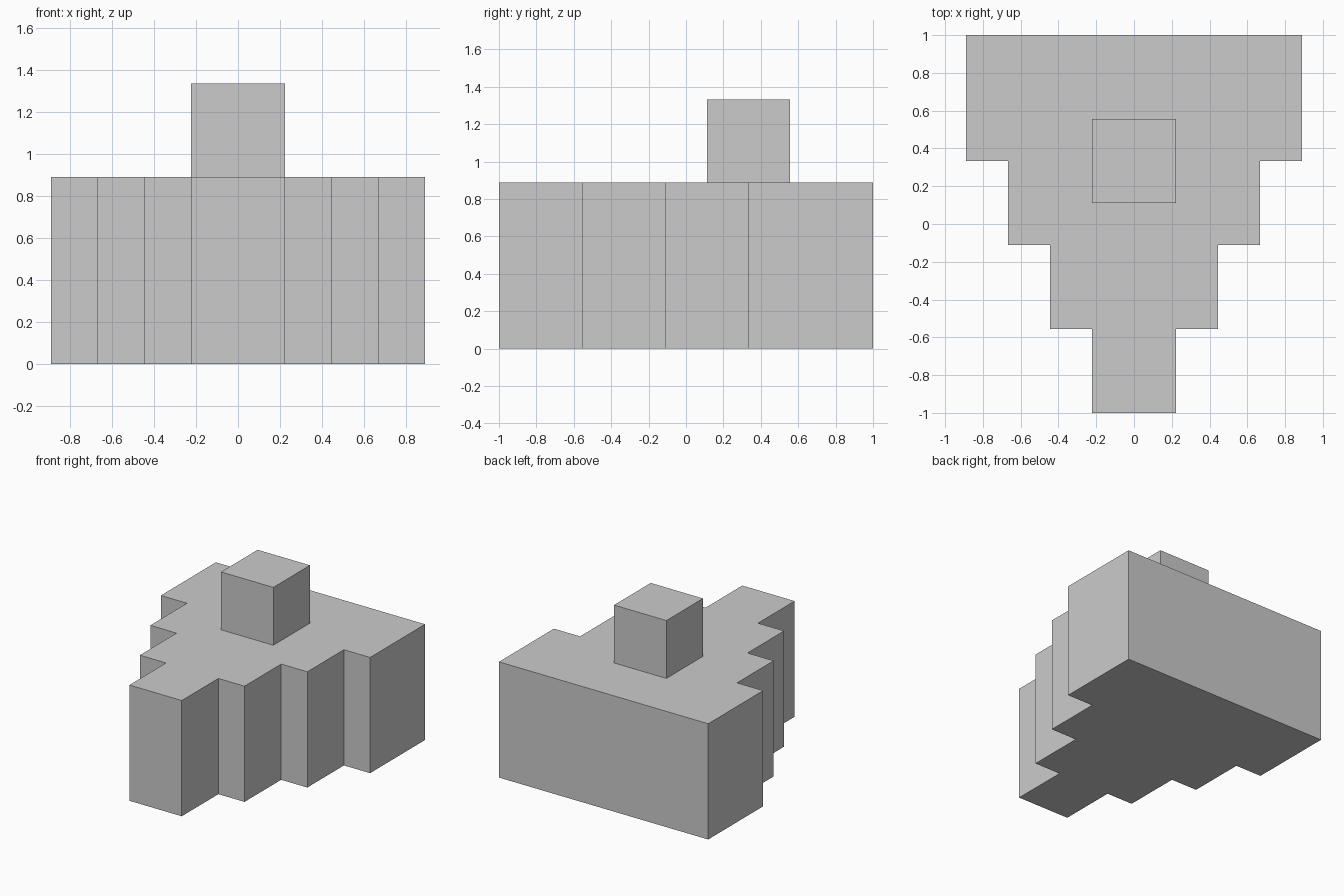
import bpy, bmesh

if "Cube" in bpy.data.objects:
    bpy.data.objects.remove(bpy.data.objects["Cube"])

U = 1 / 9  # the model sits on a regular grid of ninths


def extruded(name, outline, z0, z1):
    """Closed prism from an (x, y) outline in grid units."""
    bm = bmesh.new()
    base = bm.faces.new([bm.verts.new((x * U, y * U, z0 * U)) for x, y in outline])
    top = bmesh.ops.extrude_face_region(bm, geom=[base], use_keep_orig=True)
    verts = [g for g in top["geom"] if isinstance(g, bmesh.types.BMVert)]
    bmesh.ops.translate(bm, verts=verts, vec=(0, 0, (z1 - z0) * U))
    bmesh.ops.recalc_face_normals(bm, faces=bm.faces)
    mesh = bpy.data.meshes.new(name)
    bm.to_mesh(mesh)
    bm.free()
    obj = bpy.data.objects.new(name, mesh)
    bpy.context.collection.objects.link(obj)
    return obj


# Stepped body: rows of (half width, front y, back y), mirrored across x
rows = [(2, -9, -5), (4, -5, -1), (6, -1, 3), (8, 3, 9)]
right = [(w, y) for w, y0, y1 in rows for y in (y0, y1)]
left = [(-x, y) for x, y in reversed(right)]
extruded("stepped_body", right + left, 0, 8)

# Cube standing on the body
extruded("top_block", [(-2, 1), (2, 1), (2, 5), (-2, 5)], 8, 12)
